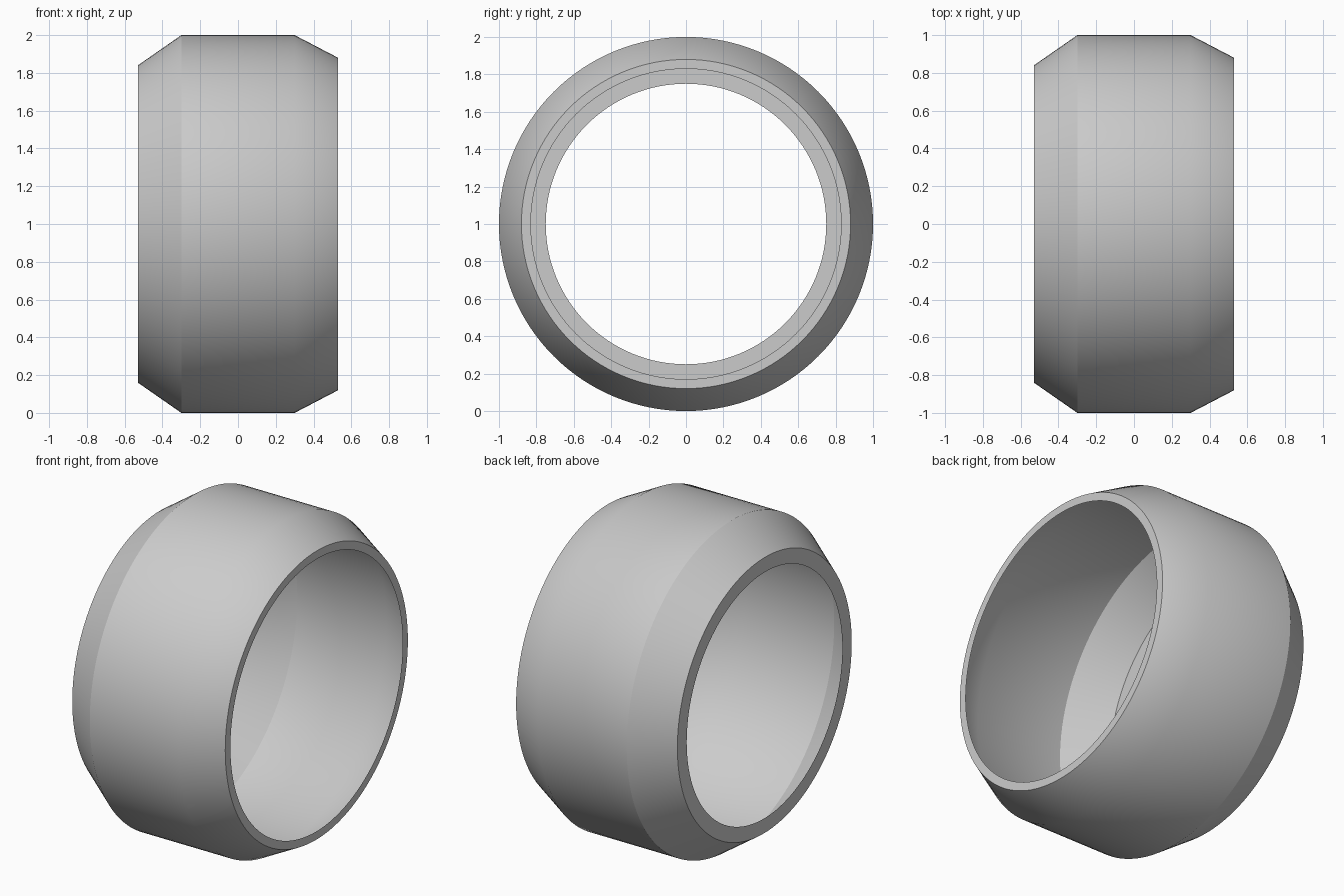
import bpy, bmesh, math
from mathutils import Matrix, Vector

cube = bpy.data.objects.get("Cube")
if cube:
    bpy.data.objects.remove(cube, do_unlink=True)

# Plain grey finish
grey = bpy.data.materials.new("plain_grey")
grey.use_nodes = True
colour = (0.6, 0.6, 0.6, 1)
grey.diffuse_color = colour
grey.node_tree.nodes["Principled BSDF"].inputs["Base Color"].default_value = colour

# Thin shell profile as (x, radius): narrow rim, bevels, band, wide rim
profile = [(0.53, 0.83), (0.53, 0.88), (0.3, 1), (-0.3, 1), (-0.53, 0.84), (-0.53, 0.75)]

bm = bmesh.new()
points = [bm.verts.new((x, 0, r)) for x, r in profile]
edges = [bm.edges.new(pair) for pair in zip(points, points[1:])]
bmesh.ops.spin(bm, geom=points + edges, cent=(0, 0, 0), axis=(1, 0, 0),
               angle=math.tau, steps=128, use_merge=True)
bmesh.ops.remove_doubles(bm, verts=bm.verts, dist=0.0001)

# Turn every face outwards: rims along the axis, walls away from it
for face in bm.faces:
    face.normal_update()
    c = face.calc_center_median()
    rim = abs(face.normal.x) > 0.9
    outward = Vector((c.x, 0, 0)) if rim else Vector((0, c.y, c.z))
    if face.normal.dot(outward) < 0:
        face.normal_flip()
bmesh.ops.transform(bm, matrix=Matrix.Translation((0, 0, 1)), verts=bm.verts)

mesh = bpy.data.meshes.new("ring_shell")
bm.to_mesh(mesh)
bm.free()
mesh.materials.append(grey)
ring = bpy.data.objects.new("ring_shell", mesh)
bpy.context.collection.objects.link(ring)

# Smooth curve with crisp rims and a crisp steep bevel
bpy.ops.object.select_all(action="DESELECT")
ring.select_set(True)
bpy.context.view_layer.objects.active = ring
bpy.ops.object.shade_smooth_by_angle(angle=math.radians(30))
